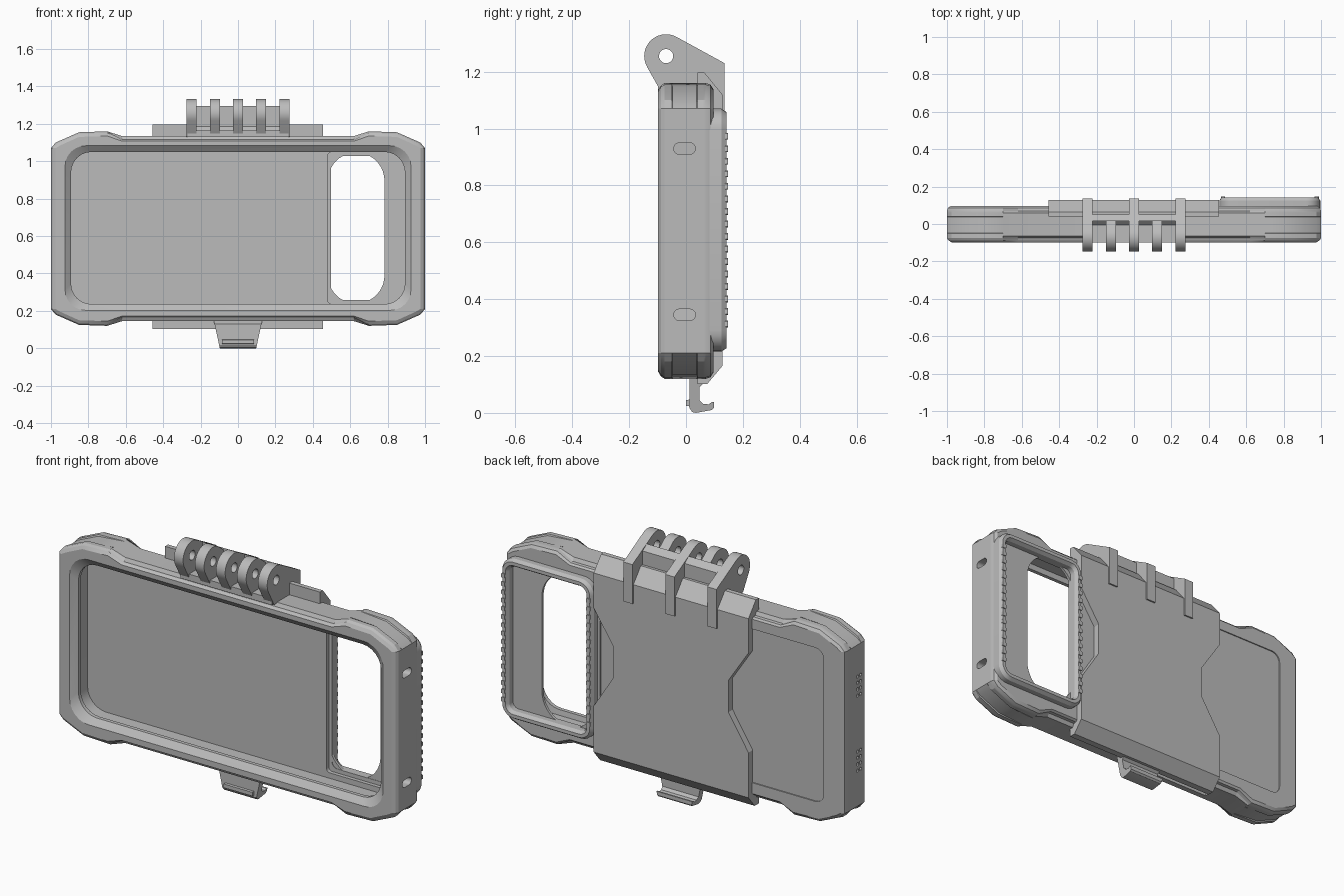
import bpy, bmesh
from math import sin, cos, pi, radians

cube = bpy.data.objects.get("Cube")
if cube:
    bpy.data.objects.remove(cube, do_unlink=True)

grey = bpy.data.materials.new("plain grey")
grey.use_nodes = True
COLOR = (0.5, 0.5, 0.5, 1)
grey.diffuse_color = COLOR
grey.node_tree.nodes["Principled BSDF"].inputs["Base Color"].default_value = COLOR

MID = 0.64  # height of the case centre


def loft(name, rings, closed=False):
    """Skin a list of equal rings; cap the ends, or join last to first."""
    bm = bmesh.new()
    vs = [[bm.verts.new(p) for p in ring] for ring in rings]
    pairs = list(zip(vs, vs[1:]))
    if closed:
        pairs.append((vs[-1], vs[0]))
    else:
        bm.faces.new(vs[0])
        bm.faces.new(vs[-1])
    n = len(vs[0])
    for a, b in pairs:
        for i in range(n):
            j = (i + 1) % n
            bm.faces.new((a[i], a[j], b[j], b[i]))
    bmesh.ops.recalc_face_normals(bm, faces=bm.faces)
    me = bpy.data.meshes.new(name)
    bm.to_mesh(me)
    bm.free()
    me.materials.append(grey)
    ob = bpy.data.objects.new(name, me)
    bpy.context.collection.objects.link(ob)
    return ob


def at_y(pts, y):
    return [(x, y, z) for x, z in pts]


def prism_y(name, pts, y0, y1):
    return loft(name, [at_y(pts, y0), at_y(pts, y1)])


def prism_x(name, pts, x0, x1):
    return loft(name, [[(x, y, z) for y, z in pts] for x in (x0, x1)])


def rrect(cx, cz, hx, hz, r, n=6):
    """Rounded rectangle as a list of 2D points."""
    pts = []
    for q, (sx, sz) in enumerate(((1, 1), (-1, 1), (-1, -1), (1, -1))):
        for k in range(n + 1):
            a = (q + k / n) * pi / 2
            pts.append((cx + sx * (hx - r) + r * cos(a), cz + sz * (hz - r) + r * sin(a)))
    return pts


def cut(ob, cutters):
    for c in cutters:
        c.hide_render = True
        m = ob.modifiers.new("cut", "BOOLEAN")
        m.operation, m.object, m.solver = "DIFFERENCE", c, "EXACT"
        bpy.context.view_layer.objects.active = ob
        bpy.ops.object.modifier_apply(modifier=m.name)
        bpy.data.objects.remove(c, do_unlink=True)


# Case body: chamfered corners with scooped long edges between them
def outline(y, inset, mid, groove):
    q = [(1 - inset, 0.43), (0.975 - inset, 0.46 - inset * 0.6 - groove),
         (0.85, 0.515 - inset - groove), (0.70, 0.52 - inset), (0.62, mid)]
    top = q + [(-x, z) for x, z in reversed(q)]
    loop = top + [(x, -z) for x, z in reversed(top)]
    return [(x, y, z + MID) for x, z in loop]


sections = [(-0.098, 0.025, 0.468, 0), (-0.088, 0.008, 0.474, 0), (-0.075, 0, 0.476, 0),
            (-0.065, 0, 0.495, 0), (-0.05, 0, 0.495, 0), (-0.047, 0, 0.495, 0.008),
            (0.037, 0, 0.495, 0.008), (0.04, 0, 0.495, 0), (0.06, 0, 0.495, 0),
            (0.07, 0, 0.476, 0), (0.086, 0.005, 0.474, 0), (0.096, 0.02, 0.465, 0)]
case = loft("case_body", [outline(*s) for s in sections])

# Screen opening with a bevelled lip and a wider cavity behind it
cavity = [(-0.12, 0.945, 0.46), (-0.098, 0.925, 0.44), (-0.07, 0.893, 0.407),
          (-0.05, 0.893, 0.407), (-0.045, 0.93, 0.435), (0.06, 0.93, 0.435)]
cutters = [loft("cavity", [at_y(rrect(0, MID + 0.003, hx, hz, 0.11), y) for y, hx, hz in cavity])]
# Camera pocket, camera window, shallow back panel
cutters.append(prism_y("pocket", rrect(0.704, 0.643, 0.224, 0.406, 0.02), 0.04, 0.082))
cutters.append(prism_y("window", rrect(0.632, 0.643, 0.151, 0.403, 0.15, 10), 0.03, 0.2))
cutters.append(prism_y("panel", rrect(-0.22, 0.643, 0.66, 0.41, 0.05), 0.09, 0.2))
# Strap slots on one end
for z in (0.93, 0.345):
    slot = rrect(-0.005, z, 0.038, 0.02, 0.0195)
    cutters.append(prism_x("slot", slot, 0.9, 1.1))
# Speaker holes on the other end
for zc in (0.85, 0.45):
    for k in range(4):
        for y in (-0.042, -0.018):
            hole = rrect(y, zc + (k - 1.5) * 0.034, 0.009, 0.009, 0.0088, 2)
            cutters.append(prism_x("hole", hole, -1.1, -0.96))
# Button recess underneath
cutters.append(prism_x("recess", rrect(-0.005, 0.13, 0.03, 0.045, 0.01, 2), -0.5, -0.15))
cut(case, cutters)

# Raised camera rim on the back
rim_steps = [(0.08, 0), (0.125, 0), (0.143, 0.012), (0.143, 0.03), (0.125, 0.042), (0.08, 0.042)]
loft("camera_rim", [at_y(rrect(0.726, 0.643, 0.27 - d, 0.427 - d, 0.075 - d), y)
                    for y, d in rim_steps], closed=True)
for x in (0.977, 0.475):
    for k in range(16):
        z = 0.643 + (k - 7.5) * 0.044
        prism_y("rim_grip", rrect(x, z, 0.011, 0.012, 0.003, 1), 0.135, 0.148)

# Clip plate wrapping the long edges, notched on both sides
clip = prism_x("clip_plate", [(0.04, 1.197), (0.065, 1.197), (0.128, 1.12), (0.128, 0.165),
                              (0.075, 0.102), (0.04, 0.102), (0.04, 0.15), (0.092, 0.18),
                              (0.092, 1.10), (0.04, 1.13)], -0.458, 0.455)
notches = []
for s in (1, -1):
    pts = [(s * 0.5, 1.0), (s * 0.34, 0.76), (s * 0.34, 0.59), (s * 0.5, 0.34)]
    notches.append(prism_y("notch", pts, 0.05, 0.2))
cut(clip, notches)

# Hinge: five drilled fins, three of which run down the back as ribs
CY, CZ, R = -0.07, 1.255, 0.077
arc = [(CY + R * cos(radians(a)), CZ + R * sin(radians(a))) for a in range(60, 211, 10)]
rib_tail = [(-0.088, 1.13), (0.06, 1.13), (0.10, 1.08), (0.11, 1.02), (0.136, 1.02), (0.136, 1.23)]
fin_tail = [(-0.088, 1.13), (0.04, 1.13), (0.04, 1.265)]
for i in range(5):
    x = (i - 2) * 0.124
    fin = prism_x("hinge_rib" if i % 2 == 0 else "hinge_fin",
                  arc + (rib_tail if i % 2 == 0 else fin_tail), x - 0.027, x + 0.027)
    cut(fin, [prism_x("bore", rrect(CY, CZ, 0.025, 0.025, 0.0249, 5), x - 0.1, x + 0.1)])
prism_x("hinge_web", [(-0.098, 1.13), (0.05, 1.13), (0.05, 1.27), (0.015, 1.295),
                      (0.015, 1.185), (-0.005, 1.165), (-0.098, 1.165)], -0.27, 0.27)

# Release tab under the clip, tapering downward
tab = [(0.012, 0.13), (0.012, 0.018), (0.022, 0.003), (0.035, 0), (0.09, 0.01), (0.098, 0.018),
       (0.098, 0.038), (0.09, 0.038), (0.08, 0.03), (0.06, 0.032), (0.047, 0.045),
       (0.047, 0.09), (0.12, 0.16), (0.06, 0.16)]
loft("release_tab", [[(s * (0.097 + 0.22 * min(z, 1)), y, z) for y, z in tab] for s in (-1, 1)])
prism_x("tab_ridge", [(0, 0.025), (0.02, 0.022), (0.02, 0.048), (0, 0.045)], -0.085, 0.085)

# Smooth the curved faces, keep the hard edges
bpy.ops.object.select_all(action="DESELECT")
for ob in bpy.context.collection.objects:
    if ob.type == "MESH":
        ob.select_set(True)
        bpy.context.view_layer.objects.active = ob
bpy.ops.object.shade_smooth_by_angle(angle=radians(25))
